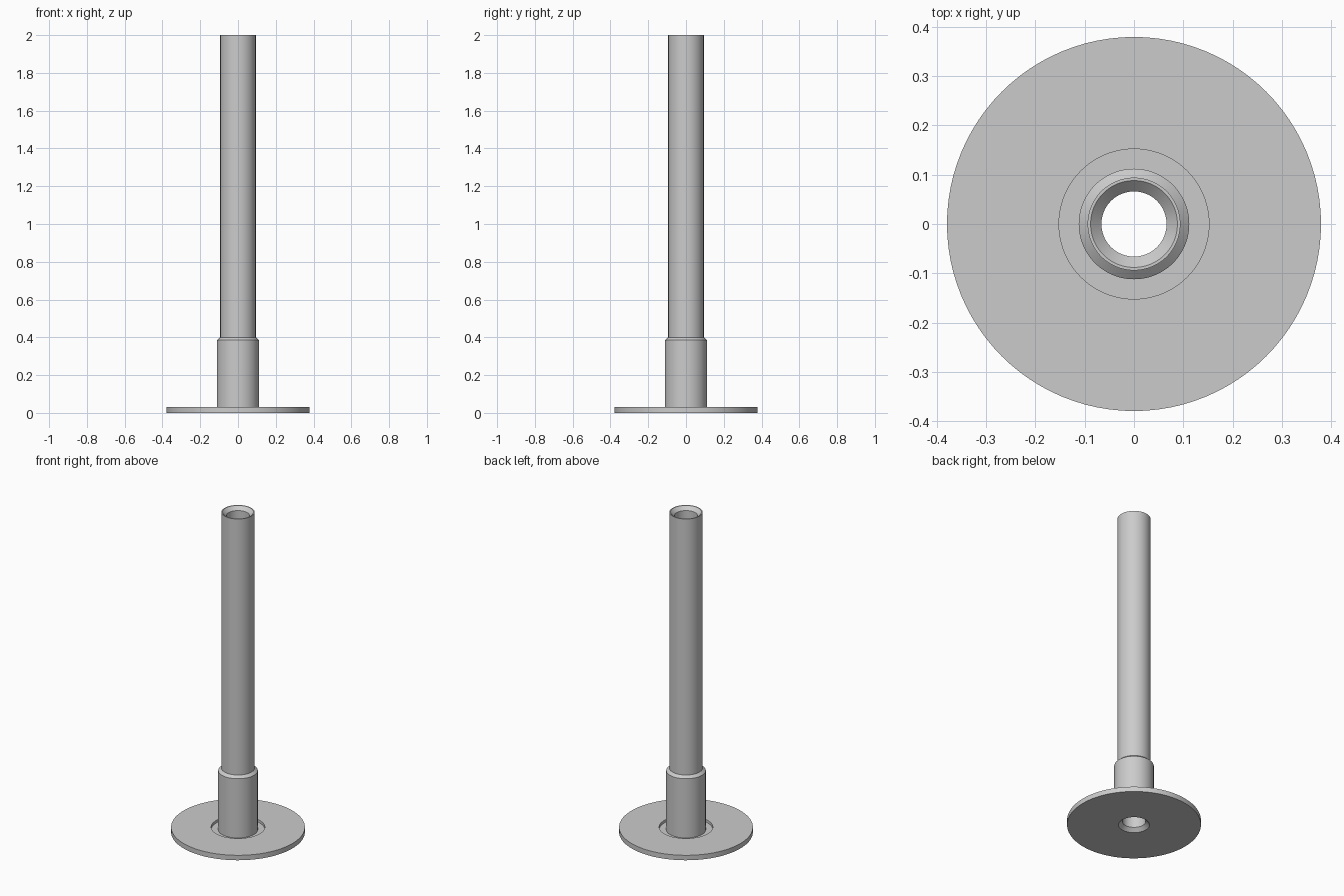
import bpy
import bmesh
import math

SEGMENTS = 96

cube = bpy.data.objects.get("Cube")
if cube:
    bpy.data.objects.remove(cube, do_unlink=True)

grey = bpy.data.materials.new("plain_grey")
grey.use_nodes = True
colour = (0.6, 0.6, 0.6, 1)
grey.diffuse_color = colour
grey.node_tree.nodes["Principled BSDF"].inputs["Base Color"].default_value = colour


def lathe(name, profile):
    """Turn a closed (radius, height) profile around the z axis."""
    bm = bmesh.new()
    verts = [bm.verts.new((r, 0, z)) for r, z in profile]
    edges = [bm.edges.new((a, b)) for a, b in zip(verts, verts[1:] + verts[:1])]
    bmesh.ops.spin(bm, geom=verts + edges, cent=(0, 0, 0), axis=(0, 0, 1),
                   angle=math.tau, steps=SEGMENTS, use_merge=True)
    bmesh.ops.remove_doubles(bm, verts=bm.verts, dist=1e-5)
    bmesh.ops.recalc_face_normals(bm, faces=bm.faces)
    mesh = bpy.data.meshes.new(name)
    bm.to_mesh(mesh)
    bm.free()
    mesh.materials.append(grey)
    obj = bpy.data.objects.new(name, mesh)
    bpy.context.collection.objects.link(obj)
    bpy.ops.object.select_all(action="DESELECT")
    obj.select_set(True)
    bpy.context.view_layer.objects.active = obj
    bpy.ops.object.shade_smooth_by_angle(angle=math.radians(30))
    return obj


# Main dimensions
height = 2.0
bore, mouth, tube = 0.066, 0.088, 0.094
bevel = mouth - bore
collar, collar_top = 0.112, 0.4
recess, recess_floor = 0.152, 0.015
flange, flange_top = 0.379, 0.031

# One turned piece: flange with a ring recess, collar, and bored tube
lathe("flanged_tube", [
    (mouth, 0), (flange, 0), (flange, flange_top),             # flange
    (recess, flange_top), (recess, recess_floor),              # ring recess
    (collar, recess_floor), (collar, collar_top - 0.015),      # collar
    (tube, collar_top), (tube, height), (mouth, height),       # tube and rim
    (bore, height - bevel), (bore, bevel),                     # bevelled bore
])
